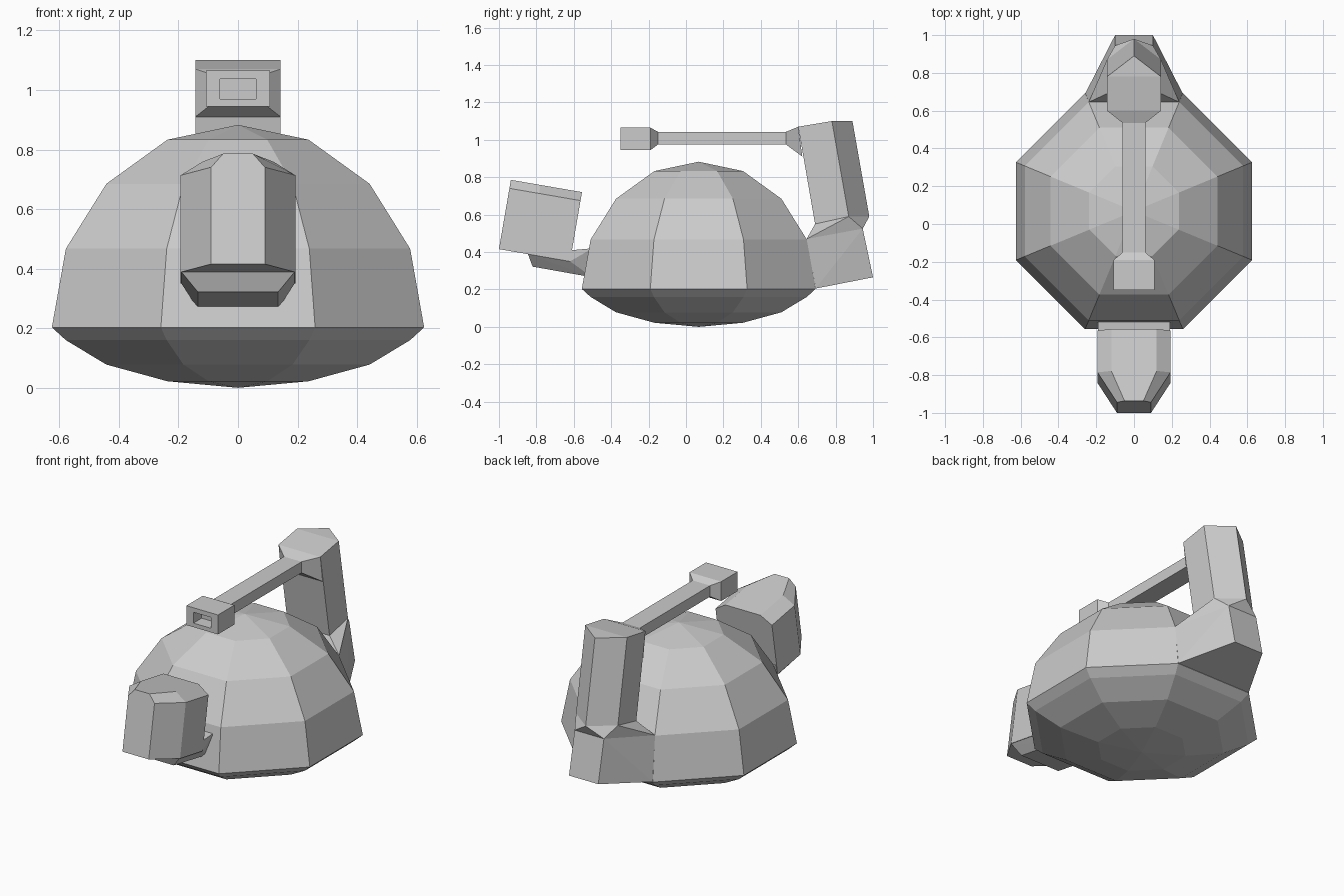
import bpy, bmesh, math
from mathutils import Vector

if "Cube" in bpy.data.objects:
    bpy.data.objects.remove(bpy.data.objects["Cube"])


def finish(name, bm):
    bmesh.ops.recalc_face_normals(bm, faces=bm.faces)
    mesh = bpy.data.meshes.new(name)
    bm.to_mesh(mesh)
    bm.free()
    obj = bpy.data.objects.new(name, mesh)
    bpy.context.collection.objects.link(obj)
    return obj


def loft(name, rings):
    """Join closed rings of equal point count and cap both ends."""
    bm = bmesh.new()
    loops = [[bm.verts.new(p) for p in ring] for ring in rings]
    for a, b in zip(loops, loops[1:]):
        for i in range(len(a)):
            j = (i + 1) % len(a)
            bm.faces.new((a[i], a[j], b[j], b[i]))
    bm.faces.new(loops[0])
    bm.faces.new(loops[-1])
    bmesh.ops.remove_doubles(bm, verts=bm.verts, dist=1e-4)
    return finish(name, bm)


def hull(name, points):
    """Convex solid from half the points, mirrored across x."""
    bm = bmesh.new()
    for x, y, z in points:
        for s in ((1, -1) if x else (1,)):
            bm.verts.new((s * x, y, z))
    res = bmesh.ops.convex_hull(bm, input=bm.verts)
    loose = [v for v in bm.verts if not v.link_faces]
    bmesh.ops.delete(bm, geom=loose, context='VERTS')
    return finish(name, bm)


def rect(hx, y, z0, z1):
    return [(-hx, y, z0), (hx, y, z0), (hx, y, z1), (-hx, y, z1)]


# Eight-sided dome body with shallow rounded base
bm = bmesh.new()
profile = [(0, 0), (.237, .022), (.442, .078), (.578, .16), (.625, .203),
           (.578, .467), (.442, .685), (.237, .833), (0, .883)]
scale = 1 / math.cos(math.pi / 8)
verts = [bm.verts.new((r * scale * math.cos(math.pi / 8),
                       r * scale * math.sin(math.pi / 8), z)) for r, z in profile]
edges = [bm.edges.new(e) for e in zip(verts, verts[1:])]
bmesh.ops.spin(bm, geom=verts + edges, cent=(0, 0, 0), axis=(0, 0, 1),
               angle=math.tau, steps=8, use_duplicate=False)
bmesh.ops.remove_doubles(bm, verts=bm.verts, dist=1e-4)
bmesh.ops.translate(bm, verts=bm.verts, vec=(0, .068, 0))
finish("dome_body", bm)

# Tilted front pod: faceted front, bevelled top
forward = Vector((0, -.985, .17))
up = Vector((0, .17, .985))
origin = Vector((0, -.62, .35))


def pod_ring(side, front, height):
    outline = [(-side, 0), (side, 0), (side, .225), (front, .386),
               (-front, .386), (-side, .225)]
    return [origin + Vector((x, 0, 0)) + forward * d + up * height for x, d in outline]


loft("front_pod", [pod_ring(.193, .09, 0), pod_ring(.193, .09, .33),
                   pod_ring(.12, .05, .376)])

# Neck joining the pod to the body
hull("pod_neck", [(.19, -.845, .389), (.19, -.62, .35), (.19, -.5, .42),
                  (.135, -.82, .322), (.135, -.5, .265)])

# Rear bracket growing from the back facet
bracket_top = [(.24, .645, .47), (.1, .945, .525)]
hull("rear_bracket", bracket_top + [(.257, .693, .205), (.1, 1.0, .265)])

# Upright post with a ridged back, and its flared foot
post_foot = [(.143, .69, .55), (.143, .87, .59), (0, .98, .59)]
post_head = [(.143, .6, 1.07), (.143, .78, 1.10), (0, .89, 1.10)]
hull("post_foot", bracket_top + post_foot)
hull("rear_post", post_foot + post_head)

# Horizontal arm: flared root, slim bar, square tip with a recessed opening
root = rect(.143, .6, .91, 1.07)
root[0] = (-.143, .622, .91)
root[1] = (.143, .622, .91)
loft("top_arm", [root,
                 rect(.06, .535, .975, 1.043),
                 rect(.06, -.15, .975, 1.043),
                 rect(.108, -.19, .945, 1.065),
                 rect(.108, -.35, .945, 1.065),
                 rect(.06, -.35, .97, 1.037),
                 rect(.06, -.27, .97, 1.037)])
